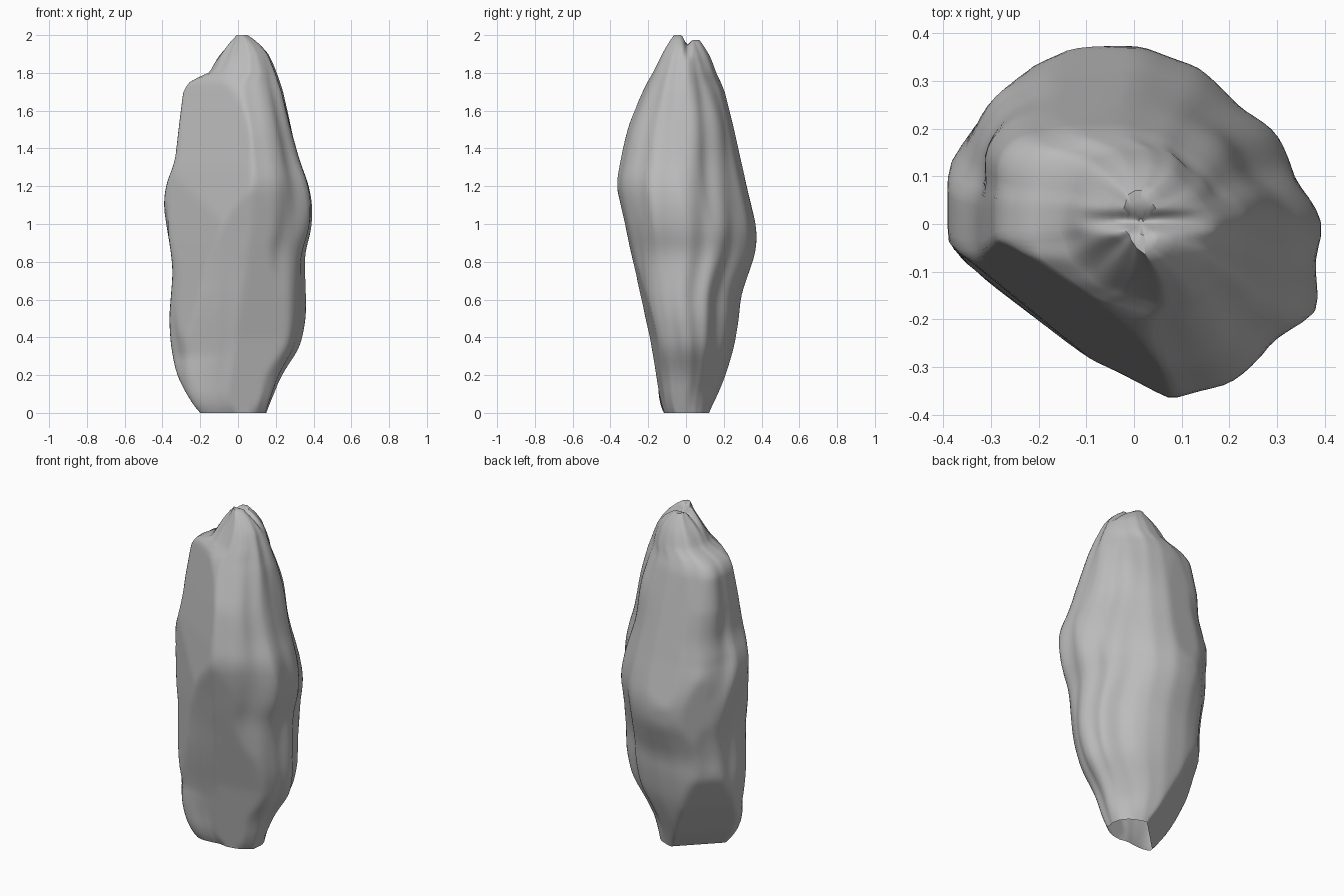
import bpy, bmesh, math
from mathutils import Vector

if "Cube" in bpy.data.objects:
    bpy.data.objects.remove(bpy.data.objects["Cube"])

SEG, RINGS = 96, 80

# Height, left, right, front and back reach of the rock
REACH = [
    (0.00, -.20, .15, -.12, .13), (0.05, -.245, .17, -.15, .15),
    (0.20, -.325, .23, -.175, .21), (0.35, -.355, .33, -.205, .255),
    (0.50, -.365, .36, -.24, .28), (0.62, -.355, .36, -.265, .29),
    (0.75, -.345, .355, -.29, .335), (0.85, -.355, .355, -.31, .37),
    (0.97, -.375, .39, -.335, .375), (1.10, -.395, .395, -.36, .35),
    (1.22, -.38, .375, -.38, .32), (1.32, -.335, .335, -.36, .295),
    (1.50, -.315, .285, -.325, .255), (1.70, -.29, .24, -.235, .205),
    (1.76, -.255, .22, -.205, .18), (1.80, -.15, .205, -.18, .16),
    (1.90, -.10, .165, -.13, .125), (1.96, -.06, .115, -.095, .095),
    (2.00, -.025, .055, -.065, .07)]

# Plan outline, anticlockwise from the right
PLAN = [(.39, -.02), (.34, .12), (.2, .27), (.13, .33), (.01, .375), (-.14, .375),
        (-.28, .31), (-.35, .2), (-.39, .07), (-.38, -.01), (-.31, -.09),
        (-.2, -.2), (-.1, -.29), (.08, -.37), (.2, -.33), (.28, -.28), (.37, -.18)]

# Broken flat faces: plan direction, and distance from the axis by height
FACETS = [
    ((-.62, -.79), [(0, .23), (.1, .28), (.3, .285), (.9, .282), (1.3, .272),
                    (1.5, .238), (1.75, .195), (2, .1)]),
    ((-.56, -.83), [(0, .4), (.7, .32), (.9, .3), (1.3, .252), (1.5, .222),
                    (1.75, .18), (2, .1)]),
    ((.15, -.99), [(0, .115), (.4, .188), (.9, .308), (1.2, .376), (2, .4)]),
    ((-.1, .99), [(0, .3), (.95, .38), (1.2, .32), (1.7, .215), (2, .12)]),
    ((-.7, .71), [(0, .08), (.1, .15), (.3, .26), (.5, .34), (.75, .37), (1.2, .4), (2, .4)])]


def lerp_table(table, z):
    for a, b in zip(table, table[1:]):
        if z <= b[0]:
            t = (z - a[0]) / (b[0] - a[0])
            return [p + (q - p) * t for p, q in zip(a[1:], b[1:])]
    return list(table[-1][1:])


def reach_at(z):
    """Reach with its corners rounded off along the height."""
    h = max(0, min(.04, z, 1.7 - z))
    return [sum(v) / 3 for v in zip(*(lerp_table(REACH, z + d) for d in (-h, 0, h)))]


def plan_point(angle):
    """Point where a ray from the middle meets the plan outline."""
    d = Vector((math.cos(angle), math.sin(angle)))
    for a, b in zip(PLAN, PLAN[1:] + PLAN[:1]):
        a, b = Vector(a), Vector(b)
        e = b - a
        det = d.x * e.y - d.y * e.x
        if abs(det) < 1e-9:
            continue
        r = (a.x * e.y - a.y * e.x) / det
        s = (a.x * d.y - a.y * d.x) / det
        if r > 0 and -1e-6 <= s <= 1 + 1e-6:
            return d * r
    return d * .38


def bump(angle, middle, width):
    d = (angle - math.radians(middle) + math.pi) % math.tau - math.pi
    return math.exp(-(d / width) ** 2)


def ring_point(angle, z):
    x0, x1, y0, y1 = reach_at(z)
    c = Vector(((x0 + x1) / 2, (y0 + y1) / 2))
    hx, hy = (x1 - x0) / 2, (y1 - y0) / 2
    p = plan_point(angle)
    off = Vector((p.x / .39 * hx, p.y / .375 * hy))
    # Fuller corners: front left, back left higher up, back right at foot and shoulder
    fade = min(1, max(0, (1.95 - z) / .25))
    foot = max(0, 1 - z / .3)
    off *= 1 + (.4 + .4 * foot) * fade * bump(angle, 218, .5)
    off *= 1 + .12 * fade * min(1, max(0, z - 1.2) / .3) * bump(angle, 145, .4)
    shoulder = math.exp(-((z - 1.55) / .17) ** 2)
    off *= 1 + (.13 * shoulder + .15 * max(0, 1 - z / .12)) * bump(angle, 40, .45)
    # Slanting weathered grooves, mostly on the right and left ends
    side = abs(math.cos(angle)) ** 1.5 * min(1, z * 2 + .3)
    flow = angle + .25 * math.sin(z * 3.1)
    off *= 1 + side * (.03 * math.sin(flow * 11 + z * 1.2)
                       + .02 * math.sin(flow * 6 - z * 2.5))
    off.x = max(-hx, min(hx, off.x))
    off.y = max(-hy, min(hy, off.y))
    for n, dist in FACETS:
        n = Vector(n).normalized()
        room, reach = lerp_table(dist, z)[0] - c.dot(n), off.dot(n)
        if reach > room > 0:
            off -= n * (reach - room)
    return c + off


def crown_drop(y, z):
    """Cleft between the twin peaks, the back one slightly lower."""
    t = max(0, (z - 1.85) / .15)
    back = min(1, max(0, (y + .02) / .04))
    return t * (.035 * math.exp(-((y - .005) / .018) ** 2) + .025 * back)


# Rock body lofted from rings, open underneath, closed at the crown
bm = bmesh.new()
rings = []
levels = [(2 * i / RINGS, 1) for i in range(RINGS + 1)] + [(2, .7), (2, .4), (2, .12)]
for z, shrink in levels:
    x0, x1, y0, y1 = reach_at(z)
    c = Vector(((x0 + x1) / 2, (y0 + y1) / 2))
    ring = []
    for k in range(SEG):
        p = c + (ring_point(math.tau * k / SEG, z) - c) * shrink
        ring.append(bm.verts.new((p.x, p.y, z - crown_drop(p.y, z))))
    rings.append(ring)
for low, high in zip(rings, rings[1:]):
    for k in range(SEG):
        j = (k + 1) % SEG
        bm.faces.new((low[k], low[j], high[j], high[k]))
bm.faces.new(rings[-1])

# Soften the broken edges a little
bmesh.ops.smooth_vert(bm, verts=[v for r in rings[1:-4] for v in r], factor=.5,
                      use_axis_x=True, use_axis_y=True, use_axis_z=False)
bm.normal_update()
mesh = bpy.data.meshes.new("rock_body")
bm.to_mesh(mesh)
bm.free()
rock = bpy.data.objects.new("rock_body", mesh)
bpy.context.collection.objects.link(rock)

stone = bpy.data.materials.new("stone_grey")
stone.diffuse_color = (.5, .5, .5, 1)
stone.use_nodes = True
stone.node_tree.nodes["Principled BSDF"].inputs["Base Color"].default_value = stone.diffuse_color
mesh.materials.append(stone)
rock.select_set(True)
bpy.context.view_layer.objects.active = rock
bpy.ops.object.shade_smooth_by_angle(angle=math.radians(50))
